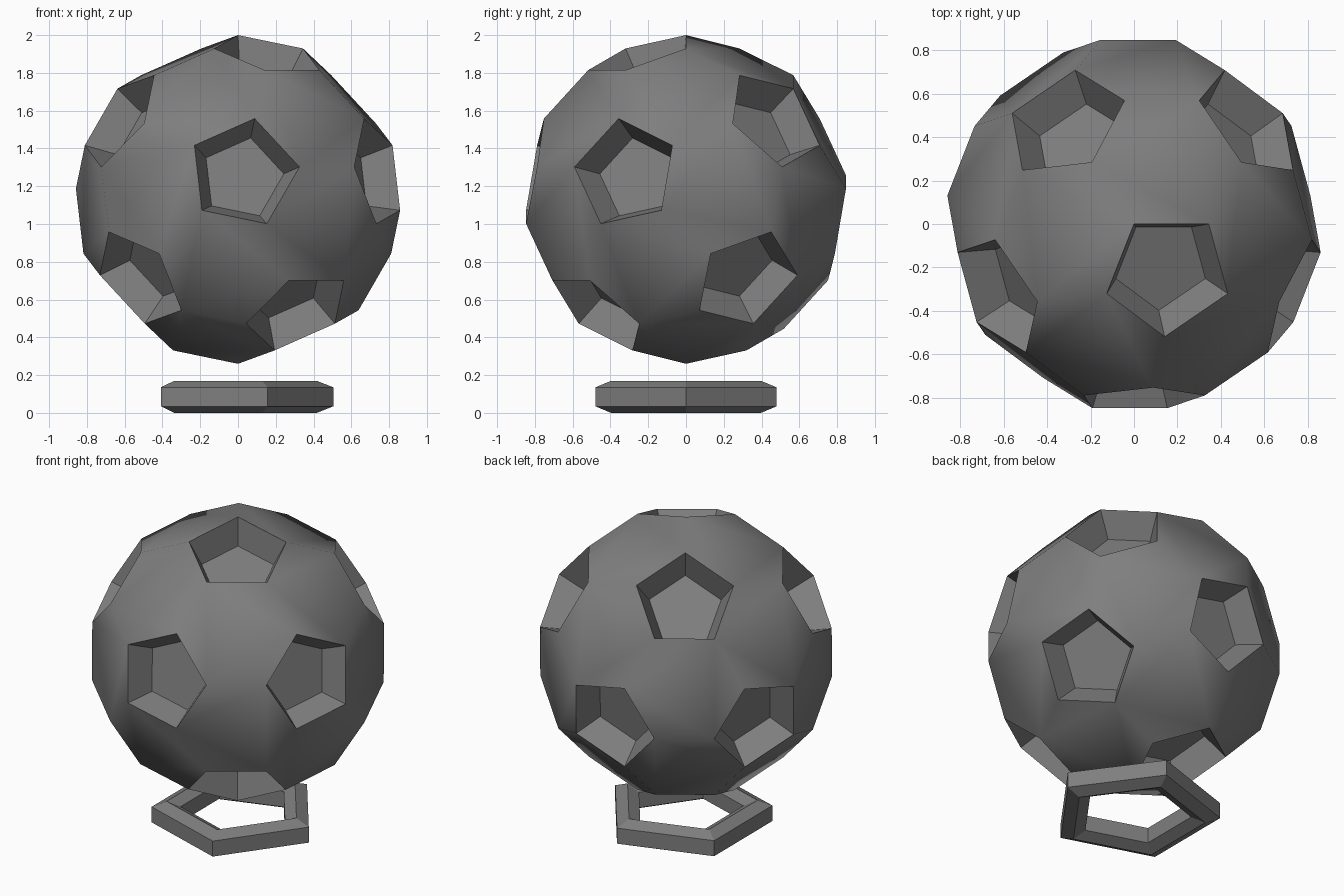
import bpy, bmesh
from math import cos, sin, pi, radians
from mathutils import Matrix

if "Cube" in bpy.data.objects:
    bpy.data.objects.remove(bpy.data.objects["Cube"])

R, CENTRE_Z = 0.87, 1.13
DEPTH, INSET = 0.80, 0.74   # pentagon floors: distance and size ratios

dark = bpy.data.materials.new("dark_grey")
dark.diffuse_color = (0.21, 0.21, 0.21, 1)
dark.use_nodes = True
dark.node_tree.nodes["Principled BSDF"].inputs["Base Color"].default_value = dark.diffuse_color


def add_object(name, bm):
    mesh = bpy.data.meshes.new(name)
    bmesh.ops.recalc_face_normals(bm, faces=bm.faces[:])
    bm.to_mesh(mesh)
    bm.free()
    mesh.materials.append(dark)
    obj = bpy.data.objects.new(name, mesh)
    bpy.context.collection.objects.link(obj)
    return obj


# Corner points of a truncated icosahedron, two per icosahedron edge
ico = bmesh.new()
bmesh.ops.create_icosphere(ico, subdivisions=1, radius=1)
points = []
for e in ico.edges:
    p, q = (v.co.copy() for v in e.verts)
    points += [(2 * p + q) / 3, (2 * q + p) / 3]
ico.faces.ensure_lookup_table()
a, b, c = (v.co.copy() for v in ico.faces[0].verts)
ico.free()


# Orientation: one corner straight up, a pentagon edge along +x, pentagon toward -y
def frame(a, b, c):
    z = (2 * a + b).normalized()
    x = c - b
    x = (x - z * x.dot(z)).normalized()
    return x, z.cross(x), z


axes = frame(a, b, c)
if a.dot(axes[1]) > 0:
    axes = frame(a, c, b)
rot = Matrix(axes)

# Ball: hull of the corners with recessed, slightly tapered pentagons
bm = bmesh.new()
for p in points:
    bm.verts.new((rot @ p).normalized() * R)
bmesh.ops.convex_hull(bm, input=bm.verts[:])
bmesh.ops.dissolve_limit(bm, angle_limit=radians(2), verts=bm.verts[:], edges=bm.edges[:])
pentagons = [f for f in bm.faces if len(f.verts) == 5]
floors = bmesh.ops.extrude_discrete_faces(bm, faces=pentagons)["faces"]
for f in floors:
    mid = f.calc_center_median()
    for v in f.verts:
        v.co = mid * DEPTH + (v.co - mid) * INSET
ball = add_object("ball", bm)
ball.location.z = CENTRE_Z
bpy.context.view_layer.objects.active = ball
ball.select_set(True)
bpy.ops.object.shade_smooth_by_angle(angle=radians(45))

# Stand: five-sided ring with a six-sided section (radius, height)
section = [(0.505, 0.035), (0.505, 0.135), (0.417, 0.17),
           (0.335, 0.135), (0.335, 0.035), (0.417, 0.0)]
bm = bmesh.new()
loops = [[bm.verts.new((r * cos(2 * pi * i / 5), r * sin(2 * pi * i / 5), z))
          for r, z in section] for i in range(5)]
for i in range(5):
    m, n = loops[i], loops[(i + 1) % 5]
    for j in range(6):
        k = (j + 1) % 6
        bm.faces.new((m[j], n[j], n[k], m[k]))
add_object("stand_ring", bm)
